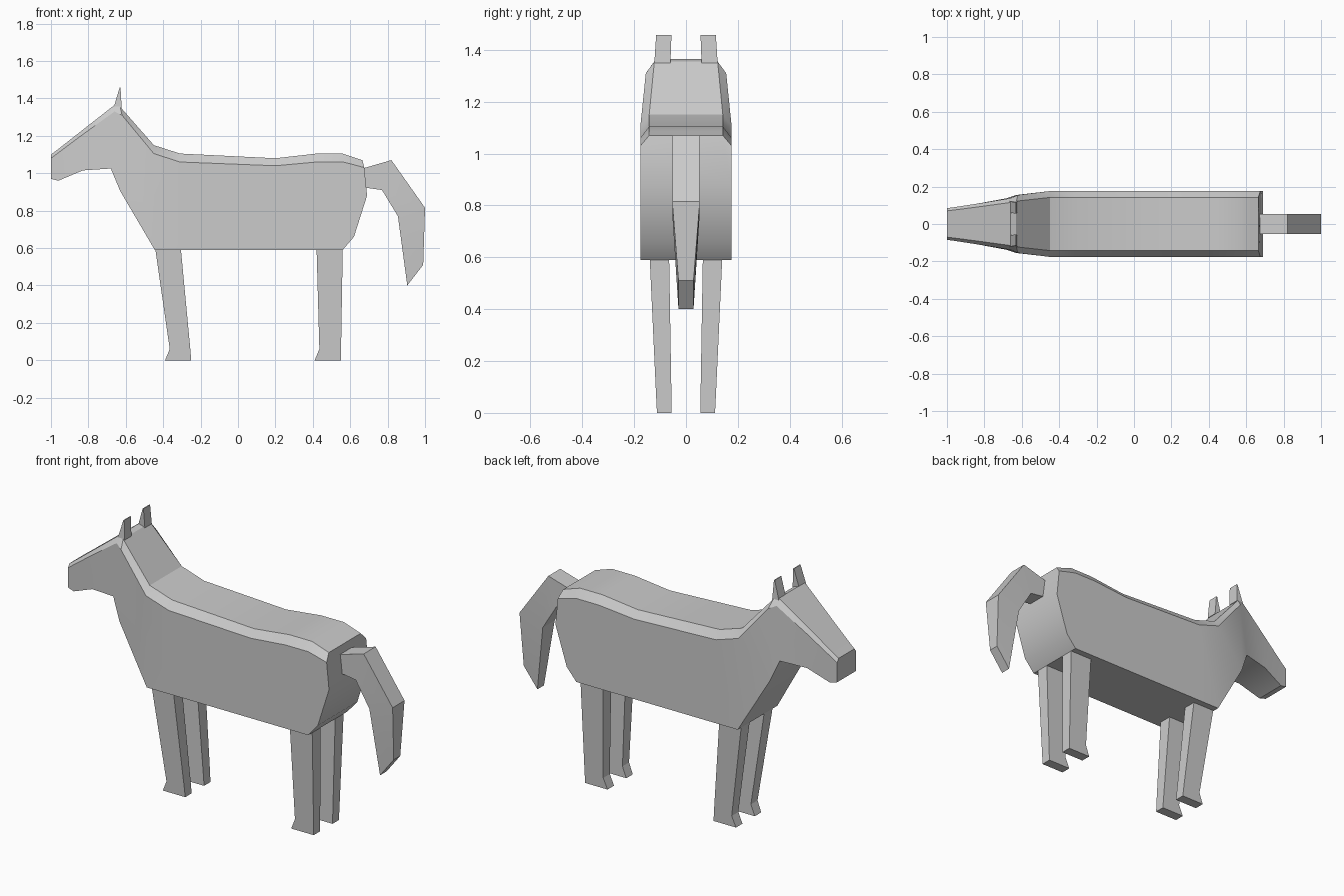
import bpy, bmesh
from math import radians

if "Cube" in bpy.data.objects:
    bpy.data.objects.remove(bpy.data.objects["Cube"])


def loft(name, rings, angle=30):
    """Skin a list of equal-length point rings and cap both ends."""
    bm = bmesh.new()
    loops = [[bm.verts.new(p) for p in ring] for ring in rings]
    n = len(loops[0])
    for a, b in zip(loops, loops[1:]):
        for i in range(n):
            j = (i + 1) % n
            bm.faces.new((a[i], a[j], b[j], b[i]))
    bm.faces.new(loops[0])
    bm.faces.new(loops[-1])
    bmesh.ops.recalc_face_normals(bm, faces=bm.faces)
    mesh = bpy.data.meshes.new(name)
    bm.to_mesh(mesh)
    bm.free()
    obj = bpy.data.objects.new(name, mesh)
    bpy.context.collection.objects.link(obj)
    bpy.ops.object.select_all(action='DESELECT')
    obj.select_set(True)
    bpy.context.view_layer.objects.active = obj
    bpy.ops.object.shade_smooth_by_angle(angle=radians(angle))
    return obj


def body_ring(top, edge, bottom, half, half_top):
    """Box section with chamfered upper corners."""
    side = [(top, half_top), (edge, half), (bottom, half)]
    return ([(p[0], -y, p[1]) for p, y in side] +
            [(p[0], y, p[1]) for p, y in reversed(side)])


def mirror_y(obj):
    mod = obj.modifiers.new("Mirror", 'MIRROR')
    mod.use_axis = (False, True, False)


# Head, neck and trunk: top, chamfer edge, underside, half widths
stations = [
    ((-1.0, 1.10), (-1.0, 1.08), (-1.0, 0.97), .085, .07),
    ((-.96, 1.13), (-.96, 1.11), (-.96, 0.96), .09, .075),
    ((-.83, 1.232), (-.83, 1.207), (-.83, 1.015), .11, .092),
    ((-.66, 1.365), (-.66, 1.33), (-.68, 1.025), .138, .115),
    ((-.63, 1.355), (-.62, 1.31), (-.63, .905), .155, .122),
    ((-.45, 1.15), (-.45, 1.105), (-.445, .59), .176, .142),
    ((-.31, 1.105), (-.31, 1.06), (-.31, .59), .176, .142),
    ((.20, 1.08), (.20, 1.04), (.20, .59), .176, .142),
    ((.42, 1.105), (.42, 1.06), (.42, .59), .176, .142),
    ((.56, 1.105), (.56, 1.06), (.56, .59), .176, .142),
    ((.62, 1.085), (.62, 1.045), (.62, .66), .176, .142),
    ((.665, 1.07), (.675, 1.03), (.69, .88), .176, .142),
]
loft("body", [body_ring(*s) for s in stations])

# Tail: upper point, lower point, half width
tail = [((.665, 1.025), (.665, .925), .053), ((.82, 1.07), (.77, .91), .053),
        ((1.0, .815), (.855, .77), .053), ((.99, .51), (.905, .40), .029)]
loft("tail", [[(u[0], -w, u[1]), (u[0], w, u[1]), (l[0], w, l[1]), (l[0], -w, l[1])]
              for u, l, w in tail], 20)

# Legs: height, front x, back x, inner y, outer y
legs = {
    "front_legs": [(.60, -.443, -.306, .065, .14), (.06, -.365, -.255, .056, .115),
                   (0, -.39, -.25, .055, .112)],
    "back_legs": [(.60, .42, .56, .065, .14), (.06, .435, .551, .056, .115),
                  (0, .41, .55, .055, .112)],
}
for name, rows in legs.items():
    mirror_y(loft(name, [[(a, i, z), (b, i, z), (b, o, z), (a, o, z)]
                         for z, a, b, i, o in rows], 20))

# Ears: wedges leaning back
ears = [(1.35, -.665, -.622, .06, .122), (1.458, -.633, -.628, .056, .115)]
mirror_y(loft("ears", [[(a, i, z), (b, i, z), (b, o, z), (a, o, z)]
                       for z, a, b, i, o in ears], 20))
